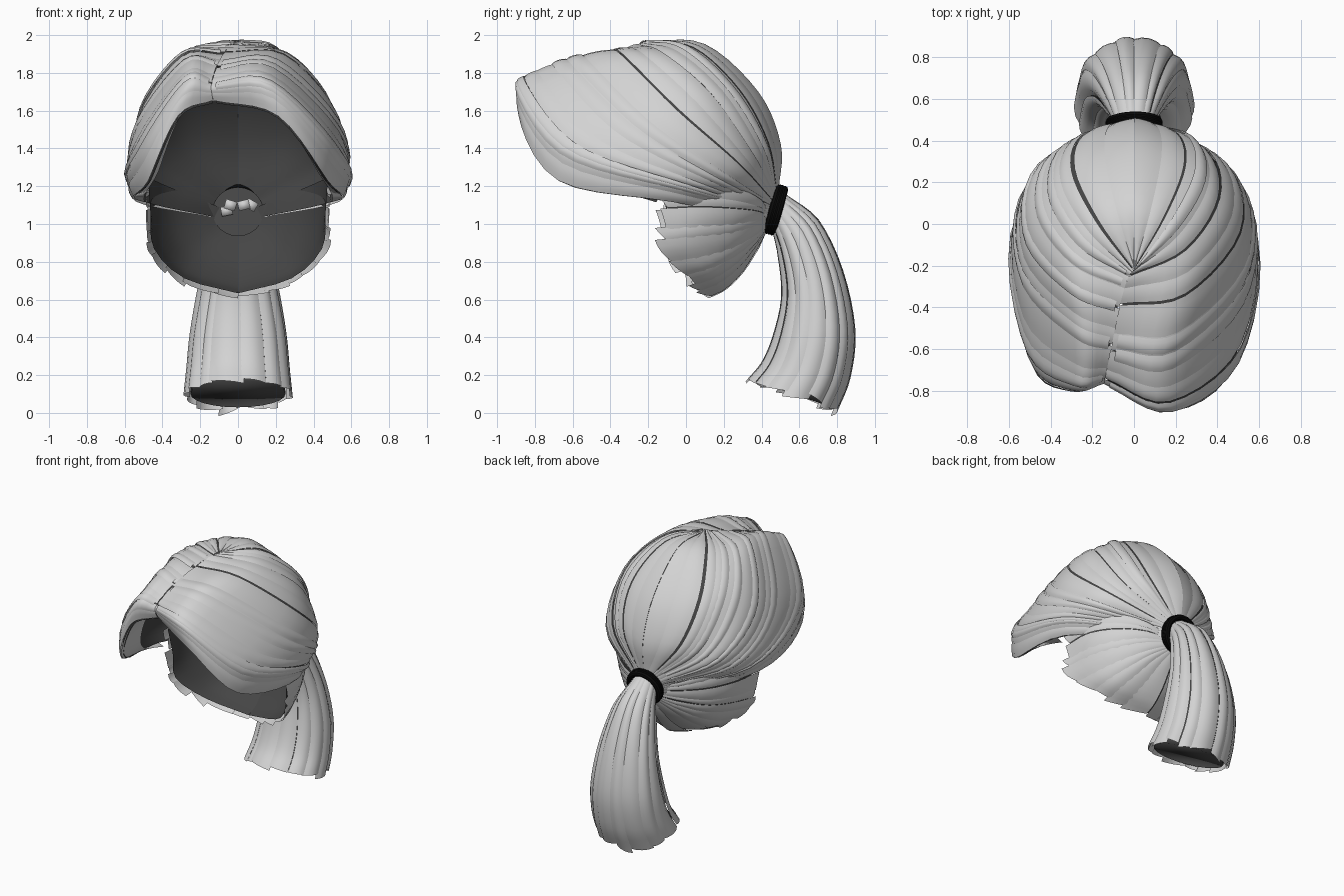
import bpy, bmesh, math, random
from mathutils import Vector as V, Matrix

if "Cube" in bpy.data.objects:
    bpy.data.objects.remove(bpy.data.objects["Cube"])

random.seed(4)


def material(name, g):
    m = bpy.data.materials.new(name)
    m.diffuse_color = (g, g, g, 1)
    m.use_nodes = True
    m.node_tree.nodes["Principled BSDF"].inputs["Base Color"].default_value = m.diffuse_color
    return m


HAIR = material("light grey hair", 0.65)
DARK = material("dark grey lining", 0.06)
BLACK = material("black band", 0.003)


def spline(pts, t):
    """Catmull-Rom through pts, t in 0..1"""
    n = len(pts) - 1
    i = max(0, min(int(t * n), n - 1))
    f = t * n - i
    b, c = pts[i], pts[i + 1]
    a = pts[i - 1] if i else b * 2 - c
    d = pts[i + 2] if i + 2 <= n else c * 2 - b
    return 0.5 * (2 * b + (c - a) * f + (2 * a - 5 * b + 4 * c - d) * f * f
                  + (3 * b - a - 3 * c + d) * f ** 3)


def patch(keys):
    """Surface swept across a list of guide strands"""
    return lambda u, t: spline([spline(k, t) for k in keys], u)


HEAD = V((0, -0.1, 1.3))


def head_centre(t):
    return HEAD


def ribbon(bm, f, centre, u0, u1, t0=0.0, t1=1.0, level=0.0, bulge=0.012, nu=4, nt=20,
           inward=False, slant=0.0, start_slant=0.0):
    """One lock: a bulged strip of surface f"""
    rows = []
    for j in range(nt + 1):
        row = []
        for i in range(nu + 1):
            s = i / nu
            k = j / nt
            t = (t0 + start_slant * (s - 0.5)) * (1 - k) + (t1 + slant * (s - 0.5)) * k
            p = f(u0 + (u1 - u0) * s, t)
            out = (p - centre(t)).normalized()
            h = level + bulge * (1 - (2 * s - 1) ** 2)
            row.append(bm.verts.new(p + out * h * min(1, (1.05 - t) * 4 if centre is head_centre else t * 4 + 0.2)))
        rows.append(row)
    for j in range(nt):
        t = t0 + (t1 - t0) * j / nt
        for i in range(nu):
            fc = bm.faces.new((rows[j][i], rows[j][i + 1], rows[j + 1][i + 1], rows[j + 1][i]))
            fc.normal_update()
            if (fc.normal.dot(fc.calc_center_median() - centre(t)) < 0) != inward:
                fc.normal_flip()


def finish(bm, name, mat):
    me = bpy.data.meshes.new(name)
    bm.to_mesh(me)
    bm.free()
    me.materials.append(mat)
    for p in me.polygons:
        p.use_smooth = True
    ob = bpy.data.objects.new(name, me)
    bpy.context.collection.objects.link(ob)
    return ob


def locks(bm, f, centre, n, gaps, gap=0.16, **kw):
    """Split surface f into n locks of uneven width; every few leave a dark gap"""
    cuts = [0] + [(i + random.uniform(-0.25, 0.25)) / n for i in range(1, n)] + [1]
    for i in range(n):
        a, b = cuts[i], cuts[i + 1]
        w = b - a
        lo = a if i == 0 else a - 0.08 * w
        hi = b if i == n - 1 else (b - gap * w if i % gaps == 1 else b + 0.08 * w)
        args = {k: (v() if callable(v) else v) for k, v in kw.items()}
        ribbon(bm, f, centre, lo, hi, level=random.uniform(0, 0.009), **args)


def vecs(rows):
    return [[V(p) for p in r] for r in rows]


# Guide strands from the parting to the tie: crown, side, then lower fringe edge
SIDE = vecs([
    [(0, -.2, 1.96), (0, .1, 1.95), (0, .38, 1.7), (0, .5, 1.42), (0, .49, 1.18)],
    [(0, -.22, 1.96), (.17, .02, 1.93), (.28, .26, 1.71), (.24, .42, 1.43), (.05, .48, 1.17)],
    [(-.03, -.26, 1.94), (.25, -.15, 1.9), (.42, .1, 1.69), (.37, .33, 1.38), (.08, .47, 1.15)],
    [(-.07, -.4, 1.9), (.24, -.36, 1.89), (.51, -.06, 1.59), (.46, .26, 1.32), (.1, .46, 1.12)],
    [(-.11, -.6, 1.83), (.19, -.62, 1.84), (.53, -.28, 1.5), (.52, .14, 1.25), (.1, .45, 1.1)],
    [(-.14, -.75, 1.73), (.17, -.87, 1.74), (.51, -.6, 1.4), (.555, 0, 1.2), (.1, .45, 1.07)],
    [(-.13, -.74, 1.65), (.21, -.88, 1.57), (.47, -.67, 1.23), (.53, -.08, 1.12), (.1, .44, 1.03)]])
# Turned-under edge of the fringe
UNDER = [SIDE[-1], vecs([[(-.12, -.6, 1.66), (.2, -.7, 1.58), (.42, -.52, 1.28),
                          (.48, -.1, 1.1), (.09, .42, 1.04)]])[0]]
# Nape strands swept up from the neck edge to the tie
NAPE = vecs([
    [(.49, -.14, 1.24), (.48, .05, 1.24), (.39, .25, 1.2), (.24, .38, 1.14), (.08, .43, 1.08)],
    [(.475, -.1, 1.04), (.46, .08, 1.05), (.37, .25, 1.05), (.23, .37, 1.05), (.08, .43, 1.04)],
    [(.455, -.09, .86), (.41, .08, .88), (.33, .24, .91), (.2, .36, .96), (.07, .43, 1.0)],
    [(.29, .04, .7), (.28, .15, .735), (.22, .27, .81), (.14, .36, .9), (.05, .42, .97)],
    [(0, .13, .62), (0, .21, .66), (0, .3, .75), (0, .37, .86), (0, .42, .95)]])


def mirrored(keys, parted):
    """Left copy; the off-centre parting stays shared"""
    res = []
    for k in keys:
        px = k[0].x if parted else 0
        m = [V((-p.x, p.y, p.z)) for p in k]
        if parted:
            m[0] = k[0].copy()
            m[1] += V((px * 0.8, -px * 0.7, 0))
        res.append(m)
    return res


hair, nape, lining = bmesh.new(), bmesh.new(), bmesh.new()
for side in (1, -1):
    top, und, nap = (SIDE, UNDER, NAPE) if side > 0 else (
        mirrored(SIDE, True), mirrored(UNDER, True), mirrored(NAPE, False))
    locks(hair, patch(top), head_centre, 12, 2, bulge=0.006)
    # loose raised strands over the main locks
    for k in range(5):
        u = random.uniform(0.1, 0.93)
        ribbon(hair, patch(top), head_centre, u, u + 0.05, 0.02, 0.95, level=0.012, bulge=0.008)
    ribbon(hair, patch(und), head_centre, 0, 1, 0, 0.72, inward=True, bulge=0)
    locks(nape, patch(nap), head_centre, 9, 20, t0=lambda: random.uniform(-0.06, 0.0),
          start_slant=lambda: random.uniform(-0.05, 0.14) * side, bulge=0.005, nt=10)
    ribbon(lining, patch(top), head_centre, 0, 1, 0.01, level=-0.016, bulge=0, nu=24, inward=True)
    ribbon(lining, patch(nap), head_centre, 0, 1, 0.0, level=-0.014, bulge=0, nu=12, inward=True)
finish(hair, "swept_hair_locks", HAIR)
finish(nape, "nape_locks", HAIR)
finish(lining, "inner_lining", DARK)

# Ponytail sections: back (y, z), front (y, z), half width
TAIL = [(.52, 1.16, .45, 1.0, .09), (.69, 1.01, .5, .83, .14), (.815, .75, .52, .62, .195),
        (.88, .44, .48, .42, .24), (.855, .19, .42, .27, .26), (.785, .01, .34, .17, .275)]
BACK = [V((0, r[0], r[1])) for r in TAIL]
FRONT = [V((0, r[2], r[3])) for r in TAIL]
WIDE = [V((r[4], 0, 0)) for r in TAIL]


def tail_centre(t):
    t = max(0, min(1, t))
    return (spline(BACK, t) + spline(FRONT, t)) / 2


def tail(u, t, scale=1.0):
    a = u * 2 * math.pi
    mid = (spline(BACK, t) + spline(FRONT, t)) / 2
    return mid + ((spline(BACK, t) - mid) * math.cos(a) + spline(WIDE, t) * math.sin(a)) * scale


bm = bmesh.new()
locks(bm, tail, tail_centre, 14, 4, gap=0.1, t1=lambda: random.uniform(0.96, 1.01),
      slant=lambda: random.uniform(-0.05, 0.05), bulge=0.013)
finish(bm, "ponytail_locks", HAIR)

# Dark ponytail core with closed ends
bm = bmesh.new()
ribbon(bm, lambda u, t: tail(u, t, 0.92), tail_centre, 0, 1, 0, 0.985, bulge=0, nu=24)
bmesh.ops.remove_doubles(bm, verts=bm.verts, dist=0.0005)
bmesh.ops.holes_fill(bm, edges=[e for e in bm.edges if e.is_boundary])
finish(bm, "ponytail_core", DARK)

# Dark backing that closes the cap in front of the tie
bm = bmesh.new()
bmesh.ops.create_circle(bm, cap_ends=True, segments=24, radius=0.135,
                        matrix=Matrix.Translation((0, .415, 1.065)) @ Matrix.Rotation(math.radians(74), 4, 'X'))
finish(bm, "tie_backing", DARK)

# Gathered strand ends inside the cap, behind the tie
bm = bmesh.new()
for x, z, r in ((-.04, 1.1, .3), (.03, 1.1, -.25), (.07, 1.1, .5), (-.06, 1.07, -.2)):
    bmesh.ops.create_cube(bm, size=1, matrix=Matrix.Translation((x, .395, z)) @ Matrix.Rotation(r, 4, 'Y')
                          @ Matrix.Diagonal((.06, .03, .05, 1)))
finish(bm, "gathered_ends", HAIR)

# Hair tie ring: three wound cords
for k in range(3):
    bpy.ops.mesh.primitive_torus_add(major_radius=0.118, minor_radius=0.019, major_segments=32, minor_segments=8,
                                     location=(0, 0.475 + (k - 1) * 0.014, 1.075 - (k - 1) * 0.004))
    ob = bpy.context.object
    ob.name = "hair_tie_cord"
    ob.rotation_euler = (math.radians(-(90 + 16)), math.radians((k - 1) * 4), 0)
    ob.data.materials.append(BLACK)
    bpy.ops.object.shade_smooth_by_angle()
